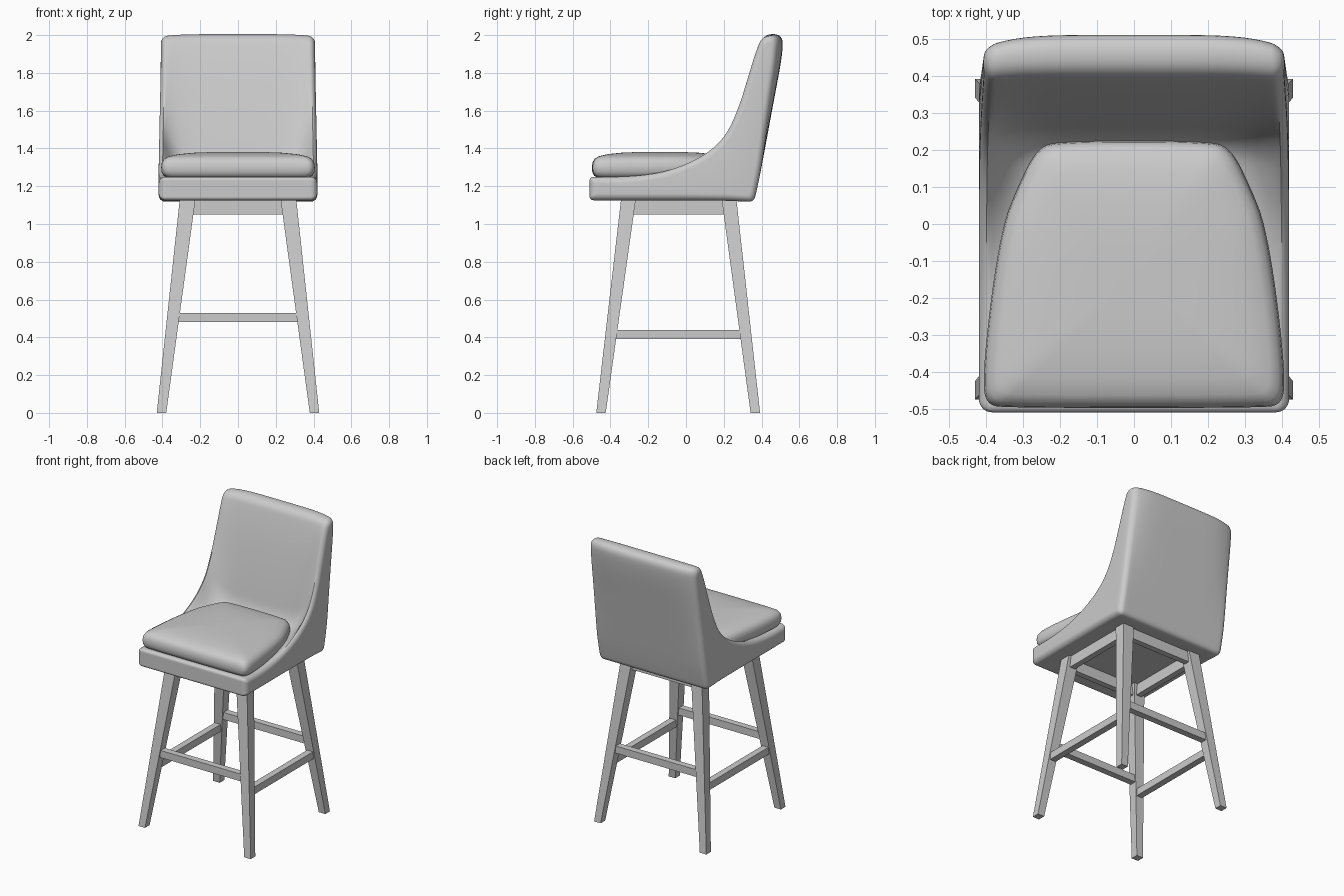
import bpy, bmesh, math
from mathutils import Vector

if "Cube" in bpy.data.objects:
    bpy.data.objects.remove(bpy.data.objects["Cube"], do_unlink=True)

grey = bpy.data.materials.new("plain grey")
grey.use_nodes = True
grey.diffuse_color = (0.6, 0.6, 0.6, 1)
grey.node_tree.nodes["Principled BSDF"].inputs["Base Color"].default_value = (0.6, 0.6, 0.6, 1)


def loft(name, rings, smooth=False):
    """Skin a list of closed rings and cap both ends."""
    bm = bmesh.new()
    rows = [[bm.verts.new(p) for p in ring] for ring in rings]
    n = len(rows[0])
    for a, b in zip(rows, rows[1:]):
        for i in range(n):
            j = (i + 1) % n
            bm.faces.new((a[i], a[j], b[j], b[i]))
    bm.faces.new(rows[0])
    bm.faces.new(rows[-1])
    bmesh.ops.recalc_face_normals(bm, faces=bm.faces)
    mesh = bpy.data.meshes.new(name)
    bm.to_mesh(mesh)
    bm.free()
    mesh.materials.append(grey)
    obj = bpy.data.objects.new(name, mesh)
    bpy.context.collection.objects.link(obj)
    if smooth:
        bpy.ops.object.select_all(action="DESELECT")
        obj.select_set(True)
        bpy.context.view_layer.objects.active = obj
        bpy.ops.object.shade_smooth_by_angle(angle=math.radians(40))
    return obj


def round_off(points, passes):
    """Corner cutting on a closed loop."""
    for _ in range(passes):
        points = [q for i, p in enumerate(points)
                  for r in (points[(i + 1) % len(points)],)
                  for q in (p.lerp(r, 0.25), p.lerp(r, 0.75))]
    return points


def inset(points, d):
    """Move a clockwise loop inward by d with mitred corners."""
    out = []
    for i, p in enumerate(points):
        a = (p - points[i - 1]).normalized()
        b = (points[(i + 1) % len(points)] - p).normalized()
        na, nb = Vector((a.y, -a.x)), Vector((b.y, -b.x))
        out.append(p + (na + nb) * d / (1 + na.dot(nb)))
    return out


def box_between(name, a, b, size_a, size_b, axes):
    """Bar from a to b; its end faces lie in the plane of the two axes."""
    rings = []
    for c, s in ((a, size_a), (b, size_b)):
        ring = []
        for u, v in ((-1, -1), (1, -1), (1, 1), (-1, 1)):
            p = Vector(c)
            p[axes[0]] += u * s[0] / 2
            p[axes[1]] += v * s[1] / 2
            ring.append(p)
        rings.append(ring)
    return loft(name, rings)


# Upholstered shell: y-z profiles at the centre and at the sides
FRONT = [(-.51, 1.125), (-.51, 1.165), (-.51, 1.21), (-.51, 1.25), (-.46, 1.25), (-.3, 1.25)]
BOTTOM = [(.40, 1.3), (.375, 1.18), (.36, 1.118), (.31, 1.118), (.2, 1.125), (-.45, 1.125)]
CENTRE = FRONT + [(-.1, 1.25), (.1, 1.25), (.24, 1.28), (.28, 1.5), (.335, 1.75), (.378, 1.91),
                  (.41, 2.005), (.512, 2.005), (.512, 1.9), (.455, 1.6)] + BOTTOM
SIDE = FRONT + [(-.1, 1.28), (.08, 1.355), (.2, 1.455), (.27, 1.6), (.33, 1.79), (.37, 1.92),
                (.405, 1.995), (.485, 1.995), (.485, 1.9), (.44, 1.6)] + BOTTOM
HALF, EDGE = .42, .036


def shell_ring(x, d):
    w = min(1, abs(x) / .40) ** 5
    loop = [Vector(c).lerp(Vector(s), w) for c, s in zip(CENTRE, SIDE)]
    ring = []
    for p in round_off(inset(loop, d), 3):
        taper = 1 - .03 * min(1, max(0, (p.y - 1.3) / .6))
        ring.append(Vector((x * taper, p.x, p.y)))
    return ring


flat = HALF - EDGE
half = [(flat * i / 14, 0) for i in range(1, 15)]
for k in range(1, 8):
    t = math.pi / 2 * k / 7
    half.append((flat + EDGE * math.sin(t), EDGE * (1 - math.cos(t))))
stations = [(-x, d) for x, d in reversed(half)] + [(0, 0)] + half
loft("seat_shell", [shell_ring(x, d) for x, d in stations], True)

# Seat cushion: wide at the front, narrow at the back, softly domed
right = [(.34, -.498), (.40, -.49), (.41, -.42), (.388, -.2), (.355, 0), (.31, .11),
         (.262, .205), (.2, .225)]
plan = [Vector(p) for p in right] + [Vector((-x, y)) for x, y in reversed(right)]
plan = round_off(plan, 3)
layers = [(.04, 1.24), (.012, 1.255), (.002, 1.275), (0, 1.30), (.003, 1.325), (.014, 1.345),
          (.035, 1.358), (.08, 1.369), (.15, 1.377), (.24, 1.381), (.32, 1.382)]
mid = Vector((0, -.14))
rings = []
for gap, z in layers:
    s = 1 - gap / .36
    rings.append([Vector((*(mid + (p - mid) * s), z)) for p in plan])
loft("seat_cushion", rings, True)


# Splayed, tapered legs
def leg_point(sx, back, z):
    t = z / 1.13
    y = .367 - .139 * t if back else -.45 + .145 * t
    return Vector((sx * (.405 - .138 * t), y, z))


for back in (False, True):
    for sx, side in ((1, "left"), (-1, "right")):
        name = ("back_" if back else "front_") + side + "_leg"
        box_between(name, leg_point(sx, back, 0), leg_point(sx, back, 1.13),
                    (.05, .05), (.083, .078), (0, 1))

# Stretchers and aprons between the legs
for kind, z_cross, z_side, height, thick in (("stretcher", .505, .415, .05, .045),
                                             ("apron", 1.09, 1.09, .08, .04)):
    for back, place in ((False, "front"), (True, "back")):
        box_between(place + "_" + kind, leg_point(-1, back, z_cross), leg_point(1, back, z_cross),
                    (thick, height), (thick, height), (1, 2))
    for sx, place in ((1, "left"), (-1, "right")):
        box_between(place + "_" + kind, leg_point(sx, False, z_side), leg_point(sx, True, z_side),
                    (thick, height), (thick, height), (0, 2))
